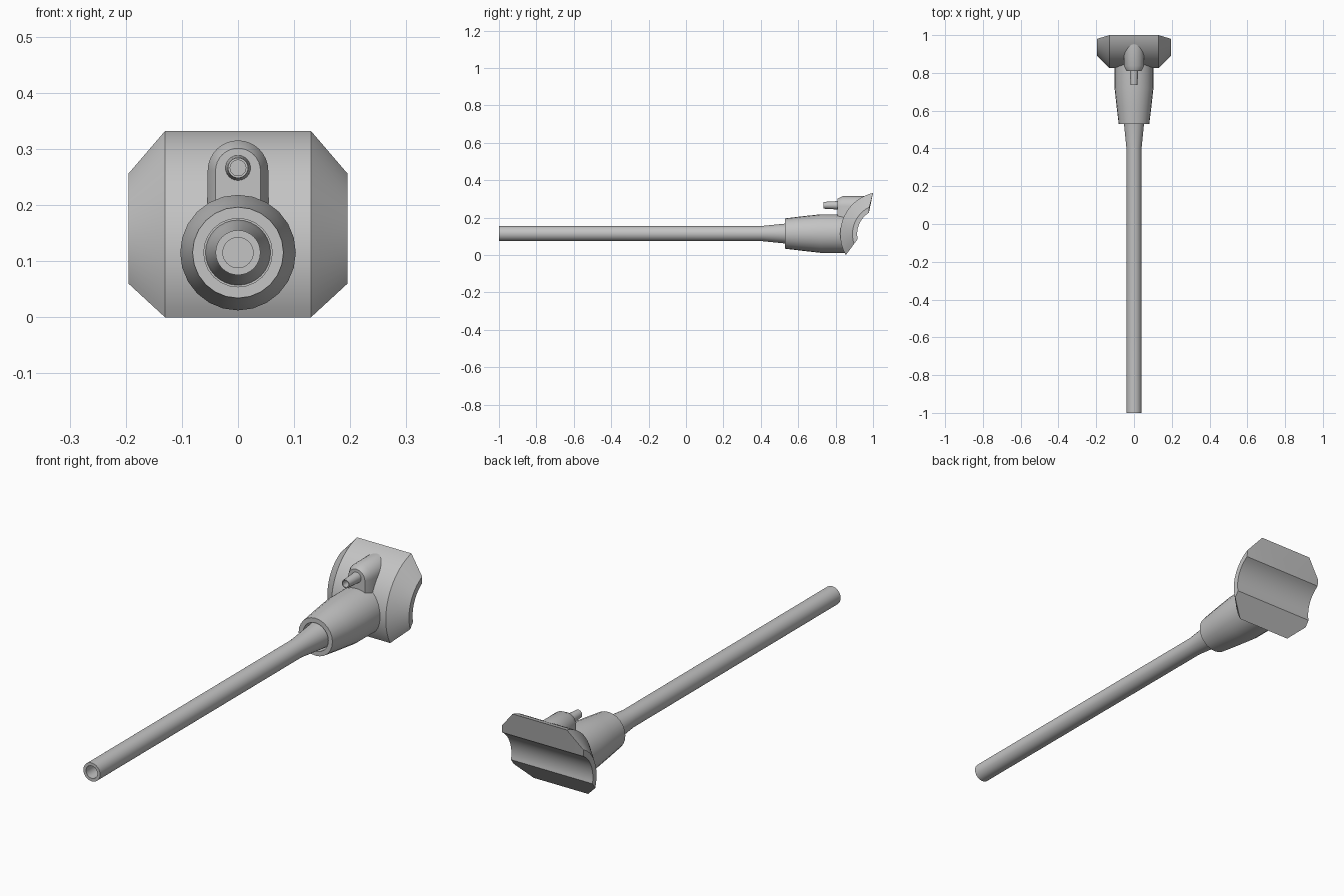
import bpy, bmesh, math

if "Cube" in bpy.data.objects:
    bpy.data.objects.remove(bpy.data.objects["Cube"])

grey = bpy.data.materials.new("light_grey")
grey.diffuse_color = (0.55, 0.55, 0.55, 1)
grey.use_nodes = True
grey.node_tree.nodes["Principled BSDF"].inputs["Base Color"].default_value = grey.diffuse_color


def finish(name, bm):
    """Turn a bmesh into a smooth, coloured object."""
    bmesh.ops.recalc_face_normals(bm, faces=bm.faces)
    mesh = bpy.data.meshes.new(name)
    bm.to_mesh(mesh)
    bm.free()
    mesh.materials.append(grey)
    ob = bpy.data.objects.new(name, mesh)
    bpy.context.collection.objects.link(ob)
    bpy.ops.object.select_all(action='DESELECT')
    ob.select_set(True)
    bpy.context.view_layer.objects.active = ob
    bpy.ops.object.shade_smooth_by_angle(angle=math.radians(30))
    return ob


def loft(name, sections):
    """Skin equal-length closed sections and cap both ends."""
    bm = bmesh.new()
    loops = [[bm.verts.new(p) for p in s] for s in sections]
    n = len(loops[0])
    for a, b in zip(loops, loops[1:]):
        for i in range(n):
            j = (i + 1) % n
            bm.faces.new((a[i], a[j], b[j], b[i]))
    bm.faces.new(loops[0])
    bm.faces.new(loops[-1])
    return finish(name, bm)


def lathe(name, profile, z, sides):
    """Round part along y from (radius, y) points."""
    angles = [2 * math.pi * i / sides for i in range(sides)]
    return loft(name, [[(r * math.cos(a), y, z + r * math.sin(a)) for a in angles]
                       for r, y in profile])


AXIS = 0.115

# Long hollow pipe, flaring into the socket
lathe("pipe", [(0.027, 0.55), (0.027, -1.0), (0.04, -1.0), (0.04, 0.40),
               (0.053, 0.53), (0.058, 0.575), (0.058, 0.60)], AXIS, 32)

# Tapered socket with a recess around the pipe
lathe("socket", [(0.061, 0.575), (0.061, 0.53), (0.081, 0.53), (0.092, 0.62),
                 (0.103, 0.72), (0.103, 0.855)], AXIS, 24)

# Side port: arched block with a chamfered front, running back into the saddle
def arch(r, y=None):
    pts = [(-r, 0.16)]
    pts += [(r * math.cos(a), 0.261 + r * math.sin(a))
            for a in (math.pi * (1 - i / 16) for i in range(17))]
    pts.append((r, 0.16))
    return [(x, 0.90 + 0.6 * (z - 0.2) if y is None else y, z) for x, z in pts]

loft("port_block", [arch(0.04, 0.81), arch(0.054, 0.838), arch(0.054)])

# Small hollow nozzle on the port
lathe("nozzle", [(0.014, 0.80), (0.014, 0.735), (0.018, 0.735), (0.023, 0.82)],
      0.266, 24)

# Curved saddle plate: round front, grooved back, ends chamfered as cones
CY, CZ = 1.05, 0.112

def arc(r, a0, a1, n):
    return [(CY + r * math.cos(a0 + (a1 - a0) * i / n),
             CZ + r * math.sin(a0 + (a1 - a0) * i / n)) for i in range(n + 1)]

def heading(y, z):
    return math.atan2(z - CZ, y - CY) % (2 * math.pi)

def saddle_section(x, r, top, bottom):
    outer = arc(r, heading(*top), heading(*bottom), 24)
    groove = arc(0.135, heading(0.917, 0.085), heading(0.975, 0.23), 14)
    return [(x, y, z) for y, z in outer + groove]

tip, low = (1.0, 0.332), (0.855, 0.0)
edge_tip, edge_low = (0.981, 0.255), (0.90, 0.06)
loft("saddle", [saddle_section(-0.195, 0.16, edge_tip, edge_low),
                saddle_section(-0.13, 0.2255, tip, low),
                saddle_section(0.13, 0.2255, tip, low),
                saddle_section(0.195, 0.16, edge_tip, edge_low)])
